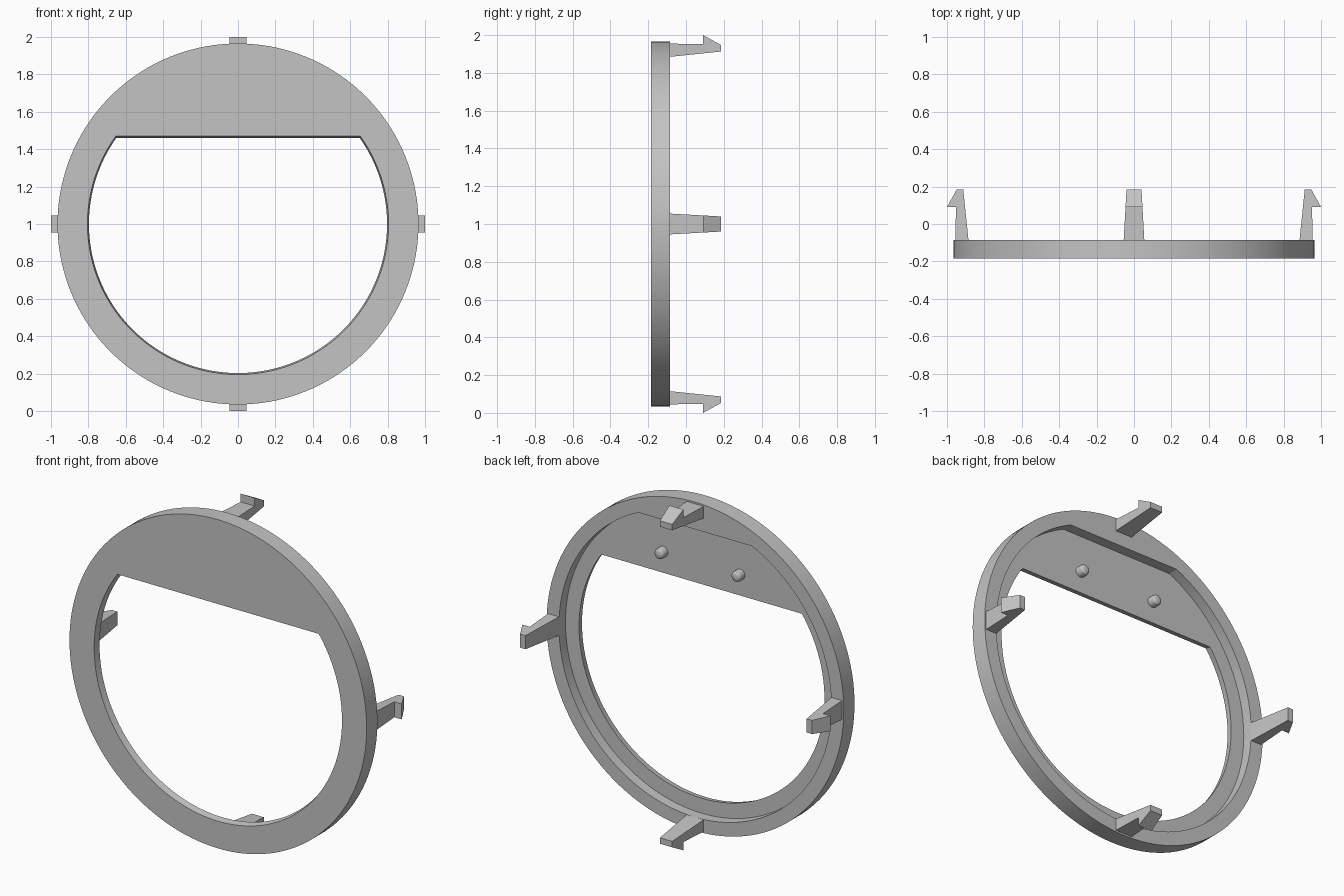
import bpy, bmesh, math
from mathutils import Matrix, Vector

if "Cube" in bpy.data.objects:
    bpy.data.objects.remove(bpy.data.objects["Cube"], do_unlink=True)

CENTRE = Vector((0, 0, 1))
FRONT, BACK, FLOOR = -0.185, -0.085, -0.146   # y of front face, back face, pocket floor

grey = bpy.data.materials.new("plain grey")
grey.use_nodes = True
grey.diffuse_color = (0.55, 0.55, 0.55, 1)
grey.node_tree.nodes["Principled BSDF"].inputs["Base Color"].default_value = grey.diffuse_color


def outline(radius, cap=None, n=144):
    """Circle around the y axis, optionally cut flat at height cap; returns (x, z) pairs."""
    start = math.acos(cap / radius) if cap else 0
    steps = n if cap else n + 1
    span = 2 * math.pi - 2 * start
    angles = [start + span * i / (steps - 1) for i in range(n)]
    return [(radius * math.sin(a), radius * math.cos(a)) for a in angles]


def loft(name, loops):
    """Solid through loops of equal point count, capped at both ends."""
    bm = bmesh.new()
    rings = [[bm.verts.new(p) for p in loop] for loop in loops]
    n = len(rings[0])
    for a, b in zip(rings, rings[1:]):
        for i in range(n):
            j = (i + 1) % n
            bm.faces.new((a[i], a[j], b[j], b[i]))
    bm.faces.new(rings[0])
    bm.faces.new(rings[-1])
    bmesh.ops.recalc_face_normals(bm, faces=bm.faces)
    mesh = bpy.data.meshes.new(name)
    bm.to_mesh(mesh)
    bm.free()
    mesh.materials.append(grey)
    obj = bpy.data.objects.new(name, mesh)
    bpy.context.collection.objects.link(obj)
    obj.location = CENTRE
    return obj


def at_depth(points, y):
    return [(x, y, z) for x, z in points]


def activate(obj):
    bpy.ops.object.select_all(action='DESELECT')
    obj.select_set(True)
    bpy.context.view_layer.objects.active = obj


def carve(target, cutter):
    cutter.hide_render = True
    mod = target.modifiers.new("cut", 'BOOLEAN')
    mod.operation = 'DIFFERENCE'
    mod.solver = 'EXACT'
    mod.object = cutter
    activate(target)
    bpy.ops.object.modifier_apply(modifier=mod.name)
    bpy.data.objects.remove(cutter, do_unlink=True)


def smooth(obj):
    activate(obj)
    bpy.ops.object.shade_smooth_by_angle(angle=math.radians(20))


# Bezel: disc with a flat-topped rear pocket and a slightly flared opening
disc = outline(0.965)
bezel = loft("bezel", [at_depth(disc, FRONT), at_depth(disc, BACK)])
pocket = outline(0.885, 0.805)
carve(bezel, loft("pocket_cutter", [at_depth(pocket, FLOOR), at_depth(pocket, 0)]))
carve(bezel, loft("opening_cutter", [at_depth(outline(0.807, 0.472), FRONT - 0.01),
                                     at_depth(outline(0.797, 0.46), FLOOR),
                                     at_depth(outline(0.797, 0.46), 0)]))
smooth(bezel)

# Snap clips: barbed profile (radius, y), narrowing towards the tip
clip_profile = [(0.885, BACK), (0.955, BACK), (0.952, 0.09), (1.0, 0.09),
                (0.948, 0.185), (0.913, 0.185)]


def clip_side(sign):
    return [(sign * (0.055 - 0.015 * (y - BACK) / 0.27), y, r) for r, y in clip_profile]


for i, place in enumerate(("top", "left", "bottom", "right")):
    clip = loft(place + "_clip", [clip_side(-1), clip_side(1)])
    clip.data.transform(Matrix.Rotation(i * math.pi / 2, 4, 'Y'))

# Locating pegs with rounded tips on the pocket floor
peg_profile = [(0.031, -0.005), (0.031, 0.03), (0.028, 0.04), (0.02, 0.047), (0.008, 0.05)]
for side, x in (("left", 0.25), ("right", -0.25)):
    peg = loft(side + "_peg", [at_depth(outline(r, n=24), FLOOR + y) for r, y in peg_profile])
    peg.location = CENTRE + Vector((x, 0, 0.585))
    smooth(peg)
